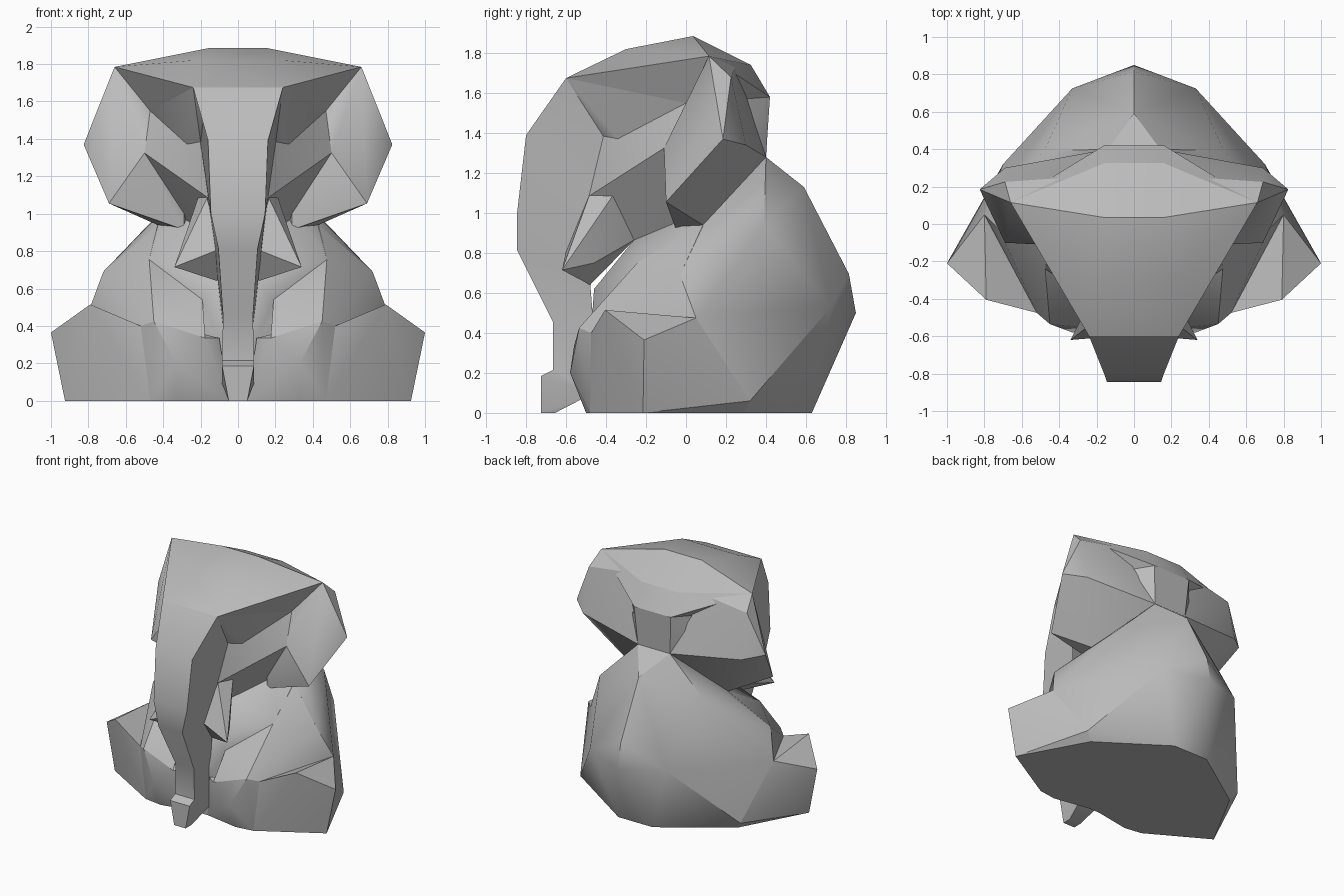
import bpy
import bmesh
import math

if "Cube" in bpy.data.objects:
    bpy.data.objects.remove(bpy.data.objects["Cube"], do_unlink=True)

# One plain grey for the whole figure
GREY = (.5, .5, .5, 1)
grey = bpy.data.materials.new("plain_grey")
grey.use_nodes = True
grey.diffuse_color = GREY
grey.node_tree.nodes["Principled BSDF"].inputs["Base Color"].default_value = GREY


def finish(name, bm):
    """Turn a bmesh into a faceted object with soft shallow creases."""
    bmesh.ops.recalc_face_normals(bm, faces=bm.faces)
    mesh = bpy.data.meshes.new(name)
    bm.to_mesh(mesh)
    bm.free()
    mesh.materials.append(grey)
    obj = bpy.data.objects.new(name, mesh)
    bpy.context.collection.objects.link(obj)
    bpy.ops.object.select_all(action="DESELECT")
    obj.select_set(True)
    bpy.context.view_layer.objects.active = obj
    bpy.ops.object.shade_smooth_by_angle(angle=math.radians(30))


def mirrored(points):
    return [(-x, y, z) for x, y, z in points]


def faceted(name, points):
    """Closed faceted solid wrapped around the corner points."""
    bm = bmesh.new()
    for point in sorted(set(points)):
        bm.verts.new(point)
    result = bmesh.ops.convex_hull(bm, input=bm.verts)
    loose = set(result["geom_interior"]) | set(result["geom_unused"])
    loose = [item for item in loose if isinstance(item, bmesh.types.BMVert)]
    bmesh.ops.delete(bm, geom=loose, context="VERTS")
    bmesh.ops.dissolve_limit(bm, angle_limit=math.radians(1),
                             verts=bm.verts, edges=bm.edges)
    finish(name, bm)


def central(name, half):
    faceted(name, half + mirrored(half))


def pair(name, points):
    faceted("left_" + name, points)
    faceted("right_" + name, mirrored(points))


# Corners shared by neighbouring parts
nape = (.14, .4, 1.28)
shoulder = (.43, .085, .94)
hip_top = (.72, -.03, .69)
hip_side = (.8, .05, .475)
hip_base = (.65, .29, 0)
rump = (.7, .32, .06)
belly = (.475, -.24, .755)
lap = (.19, -.43, .54)
knee_top = (.45, -.535, .425)
knee_inner = (.175, -.56, .335)
foot_inner = (.52, -.475, .4)
foot_base = (.47, -.48, 0)
cheek = (.5, -.11, 1.325)
inner_cheek = (.28, -.28, 1.3)
temple = (.2, -.415, 1.385)
eye_hollow = (.47, 0, 1.55)
jaw = (.2, -.34, 1.125)
chin = (.11, -.26, .865)
ear_tip = (.66, .115, 1.785)
crown_side = (.33, .25, 1.74)
brow = (.24, -.6, 1.675)

# Seated torso, meeting the chin
central("torso", [
    nape, shoulder, hip_top, hip_side, hip_base, rump, belly, lap, chin,
    (0, .59, 1.13), (0, .815, .695), (0, .85, .5),
    (.33, .725, .53), (.15, .63, 0), (.48, .39, .94),
    (.1, -.46, .62), (.1, -.48, .335), (.05, -.45, 0),
])

# Thighs sloping down to the knees
pair("thigh", [
    shoulder, hip_top, hip_side, belly, lap,
    knee_top, knee_inner, foot_inner,
])

# Outer blocks of the splayed hind feet
pair("hind_foot", [
    hip_side, hip_base, rump, foot_inner, foot_base,
    (.79, -.405, .515), (1, -.21, .365), (.925, -.215, 0),
])

# Inner toes pointing forward
pair("toe", [
    knee_top, knee_inner, foot_inner, foot_base, hip_base,
    (.33, -.58, .2), (.33, -.5, 0), (.1, -.5, .335), (.05, -.45, 0),
])

# Crown, flaring out to the ear tips
central("crown", [
    brow, ear_tip, eye_hollow, crown_side,
    (.24, -.3, 1.82), (.16, .035, 1.885),
    (.16, .325, 1.74), (.16, .42, 1.58),
])

# Skull below the crown, hollow behind the temples
central("skull", [
    brow, eye_hollow, inner_cheek, temple, nape,
    (.16, .42, 1.58), (.35, .2, 1.25),
])

# Jaw and throat
central("jaw", [
    cheek, eye_hollow, inner_cheek, temple, jaw, chin, nape,
    (.16, -.485, 1.085), (.29, .05, .95),
])

# Large thick ears running back to the nape
pair("ear", [
    ear_tip, cheek, eye_hollow, crown_side, nape, shoulder,
    (.825, .185, 1.37), (.69, .225, 1.68), (.69, .3, 1.34),
    (.69, -.1, 1.055), (.29, -.05, .915), (.29, -.05, 1.115),
    (.35, .28, 1.56),
])

# Short tusks with the lower lip
pair("tusk", [
    jaw, chin,
    (.34, -.62, .715), (.165, -.485, 1.085),
    (.25, -.46, .75), (.11, -.48, .64), (.1, -.6, .81),
])

# Trunk, lofted through rectangular rings:
# front half width, front y, front z, rear half width, rear y, rear z
rings = [
    (brow[0], brow[1], brow[2], .2, -.3, 1.6),
    (.16, -.8, 1.39, .2, -.415, 1.37),
    (.145, -.845, 1, .16, -.485, 1.085),
    (.105, -.845, .815, .11, -.48, .66),
    (.08, -.665, .455, .08, -.46, .4),
    (.085, -.665, .215, .085, -.48, .09),
]
bm = bmesh.new()
loops = []
for front, fy, fz, rear, ry, rz in rings:
    corners = [(-front, fy, fz), (front, fy, fz), (rear, ry, rz), (-rear, ry, rz)]
    loops.append([bm.verts.new(corner) for corner in corners])
for upper, lower in zip(loops, loops[1:]):
    for i in range(len(upper)):
        j = (i + 1) % len(upper)
        bm.faces.new((upper[i], upper[j], lower[j], lower[i]))
bm.faces.new(loops[0])
bm.faces.new(loops[-1])
finish("trunk", bm)

# Turned-out trunk tip
central("trunk_tip", [
    (.085, -.665, .215), (.085, -.725, .185), (.085, -.48, .09),
    (.05, -.725, 0), (.05, -.655, 0),
])
